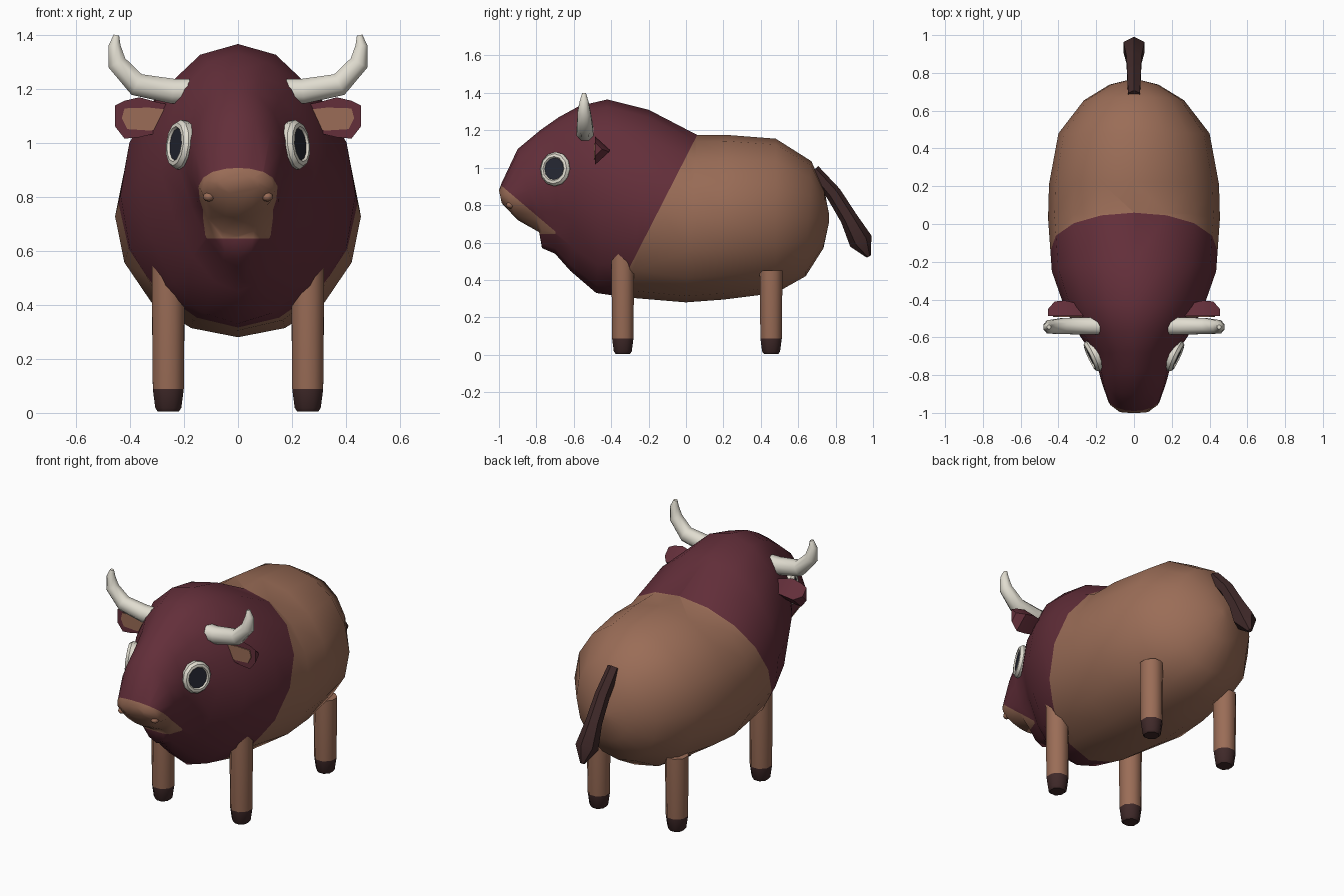
import bpy, bmesh, math
from mathutils import Vector

if "Cube" in bpy.data.objects:
    bpy.data.objects.remove(bpy.data.objects["Cube"])


def material(name, rgb):
    m = bpy.data.materials.new(name)
    m.diffuse_color = (*rgb, 1)
    m.use_nodes = True
    m.node_tree.nodes["Principled BSDF"].inputs["Base Color"].default_value = m.diffuse_color
    return m


MAROON = material("maroon fur", (0.125, 0.028, 0.042))
TAN = material("tan hide", (0.325, 0.152, 0.095))
IVORY = material("ivory", (0.75, 0.72, 0.63))
DARK = material("dark brown", (0.05, 0.022, 0.022))
PUPIL = material("pupil", (0.018, 0.02, 0.032))


def finish(bm, name, mats, angle=40):
    bmesh.ops.recalc_face_normals(bm, faces=bm.faces)
    me = bpy.data.meshes.new(name)
    bm.to_mesh(me)
    bm.free()
    for m in mats:
        me.materials.append(m)
    ob = bpy.data.objects.new(name, me)
    bpy.context.collection.objects.link(ob)
    bpy.ops.object.select_all(action='DESELECT')
    ob.select_set(True)
    bpy.context.view_layer.objects.active = ob
    bpy.ops.object.shade_smooth_by_angle(angle=math.radians(angle))
    return ob


def loft(rings):
    """Skin a list of equal-length rings and cap both ends."""
    bm = bmesh.new()
    vs = [[bm.verts.new(p) for p in r] for r in rings]
    n = len(vs[0])
    for a, b in zip(vs, vs[1:]):
        for i in range(n):
            j = (i + 1) % n
            bm.faces.new((a[i], a[j], b[j], b[i]))
    bm.faces.new(vs[0])
    bm.faces.new(vs[-1])
    return bm


def tube(path, radii, side, n=8):
    """Round tube along a path; side is a fixed axis across the path."""
    pts = [Vector(p) for p in path]
    side = Vector(side)
    rings = []
    for i, (p, r) in enumerate(zip(pts, radii)):
        d = (pts[min(i + 1, len(pts) - 1)] - pts[max(i - 1, 0)]).normalized()
        up = d.cross(side).normalized()
        rings.append([p + r * (math.cos(a) * side + math.sin(a) * up)
                      for a in (math.tau * (k + 0.5) / n for k in range(n))])
    return loft(rings)


# Body and head: (top y, top z, bottom y, bottom z, half width, lower pinch)
SECTIONS = [
    (-1.0, 0.88, -0.985, 0.81, 0.08, 0),
    (-0.985, 0.92, -0.90, 0.72, 0.135, 0.1),
    (-0.90, 1.10, -0.785, 0.655, 0.17, 0.1),
    (-0.78, 1.20, -0.77, 0.57, 0.188, 0.35),
    (-0.68, 1.27, -0.70, 0.54, 0.218, 0.35),
    (-0.57, 1.33, -0.62, 0.45, 0.285, 0.25),
    (-0.42, 1.365, -0.48, 0.33, 0.365, 0.1),
    (-0.20, 1.31, -0.30, 0.305, 0.435, 0),
    (0.06, 1.175, 0.0, 0.28, 0.455, 0),
    (0.22, 1.175, 0.20, 0.295, 0.45, 0),
    (0.48, 1.155, 0.48, 0.33, 0.40, 0),
    (0.67, 1.035, 0.64, 0.42, 0.265, 0),
    (0.74, 0.88, 0.735, 0.57, 0.13, 0),
    (0.765, 0.75, 0.765, 0.71, 0.02, 0),
]
rings = []
for ty, tz, by, bz, hw, pinch in SECTIONS:
    ring = []
    for k in range(16):
        c, s = math.cos(math.tau * k / 16), math.sin(math.tau * k / 16)
        t = (1 + c) / 2
        ring.append((hw * s * (1 - pinch * max(0, -c)), by + (ty - by) * t, bz + (tz - bz) * t))
    rings.append(ring)
body = loft(rings)

# Cut the coat borders: mane edge, muzzle edge and chin line
MANE = (Vector((0, 0.06, 1.175)), Vector((0, 0.705, -0.36)))
MUZZLE = (Vector((0, -1.0, 0.915)), Vector((0, -0.85, -1.0)))
CHIN = (Vector((0, -0.8, 0.645)), Vector((0, 0, 1)))


def cut(bm, plane, y_max):
    faces = [f for f in bm.faces if f.calc_center_median().y < y_max]
    edges = {e for f in faces for e in f.edges}
    verts = {v for f in faces for v in f.verts}
    bmesh.ops.bisect_plane(bm, geom=list(verts) + list(edges) + faces,
                           plane_co=plane[0], plane_no=plane[1])


cut(body, MANE, 9)
cut(body, MUZZLE, -0.72)
cut(body, CHIN, -0.72)


def beyond(c, plane):
    return (c - plane[0]).dot(plane[1]) > 0


for f in body.faces:
    c = f.calc_center_median()
    muzzle = c.y < -0.72 and beyond(c, MUZZLE) and beyond(c, CHIN)
    f.material_index = 1 if muzzle or beyond(c, MANE) else 0
finish(body, "body", [MAROON, TAN], 60)

for s, side in ((1, "left"), (-1, "right")):
    # Legs with dark hooves
    for y, top, name in ((-0.338, 0.57, "front"), (0.455, 0.45, "back")):
        x = s * 0.258
        heights = (0.005, 0.018, 0.088, top)
        leg = tube([(x, y, z) for z in heights], (0.042, 0.052, 0.062, 0.066), (1, 0, 0))
        for f in leg.faces:
            f.material_index = 1 if f.calc_center_median().z < 0.08 else 0
        finish(leg, f"{name}_leg_{side}", [TAN, DARK], 50)

    # Horn
    horn = tube([(s * 0.18, -0.54, 1.19), (s * 0.24, -0.54, 1.19), (s * 0.375, -0.54, 1.215),
                 (s * 0.448, -0.545, 1.295), (s * 0.457, -0.545, 1.36), (s * 0.45, -0.545, 1.398)],
                (0.05, 0.05, 0.046, 0.038, 0.024, 0.011), (0, 1, 0))
    finish(horn, f"horn_{side}", [IVORY], 60)

    # Ear: flat front with a ridge behind
    ear = loft([[(s * x, -0.487, hi), (s * x, back, (hi + lo) / 2), (s * x, -0.487, lo)]
                for x, lo, hi, back in ((0.2, 1.05, 1.13, -0.44), (0.30, 1.035, 1.15, -0.42),
                                        (0.365, 1.02, 1.168, -0.405), (0.42, 1.015, 1.155, -0.41),
                                        (0.455, 1.06, 1.138, -0.45))])
    finish(ear, f"ear_{side}", [MAROON], 30)
    inner = loft([[(s * x, y, z) for x, z in ((0.2, 1.055), (0.2, 1.115), (0.33, 1.13),
                                              (0.42, 1.127), (0.43, 1.09), (0.41, 1.05),
                                              (0.33, 1.045))] for y in (-0.485, -0.492)])
    finish(inner, f"inner_ear_{side}", [TAN], 30)

    # Eye: rounded ivory rim around a flat dark pupil
    centre = Vector((s * 0.218, -0.7, 0.993))
    normal = Vector((s * 0.9, -0.42, 0.1)).normalized()
    across = normal.cross(Vector((0, 0, 1))).normalized()
    up = across.cross(normal)
    eye = loft([[centre + normal * h + across * r * math.cos(a) + up * r * 1.06 * math.sin(a)
                 for a in (math.tau * k / 12 for k in range(12))]
                for h, r in ((-0.05, 0.082), (0.002, 0.087), (0.018, 0.076),
                             (0.02, 0.062), (0.012, 0.056))])
    eye.faces.ensure_lookup_table()
    eye.faces[-1].material_index = 1
    finish(eye, f"eye_{side}", [IVORY, PUPIL], 35)

    # Nostril bump
    nostril = bmesh.new()
    bmesh.ops.create_icosphere(nostril, subdivisions=2, radius=1)
    for v in nostril.verts:
        v.co = (s * 0.108 + v.co.x * 0.022, -0.938 + v.co.y * 0.024, 0.8 + v.co.z * 0.018)
    finish(nostril, f"nostril_{side}", [TAN], 60)

# Tail with a flared tuft
tail = tube([(0, 0.68, 0.985), (0, 0.79, 0.86), (0, 0.87, 0.73), (0, 0.935, 0.607), (0, 0.977, 0.525)],
            (0.036, 0.042, 0.046, 0.064, 0.012), (1, 0, 0), 6)
finish(tail, "tail", [DARK], 40)
